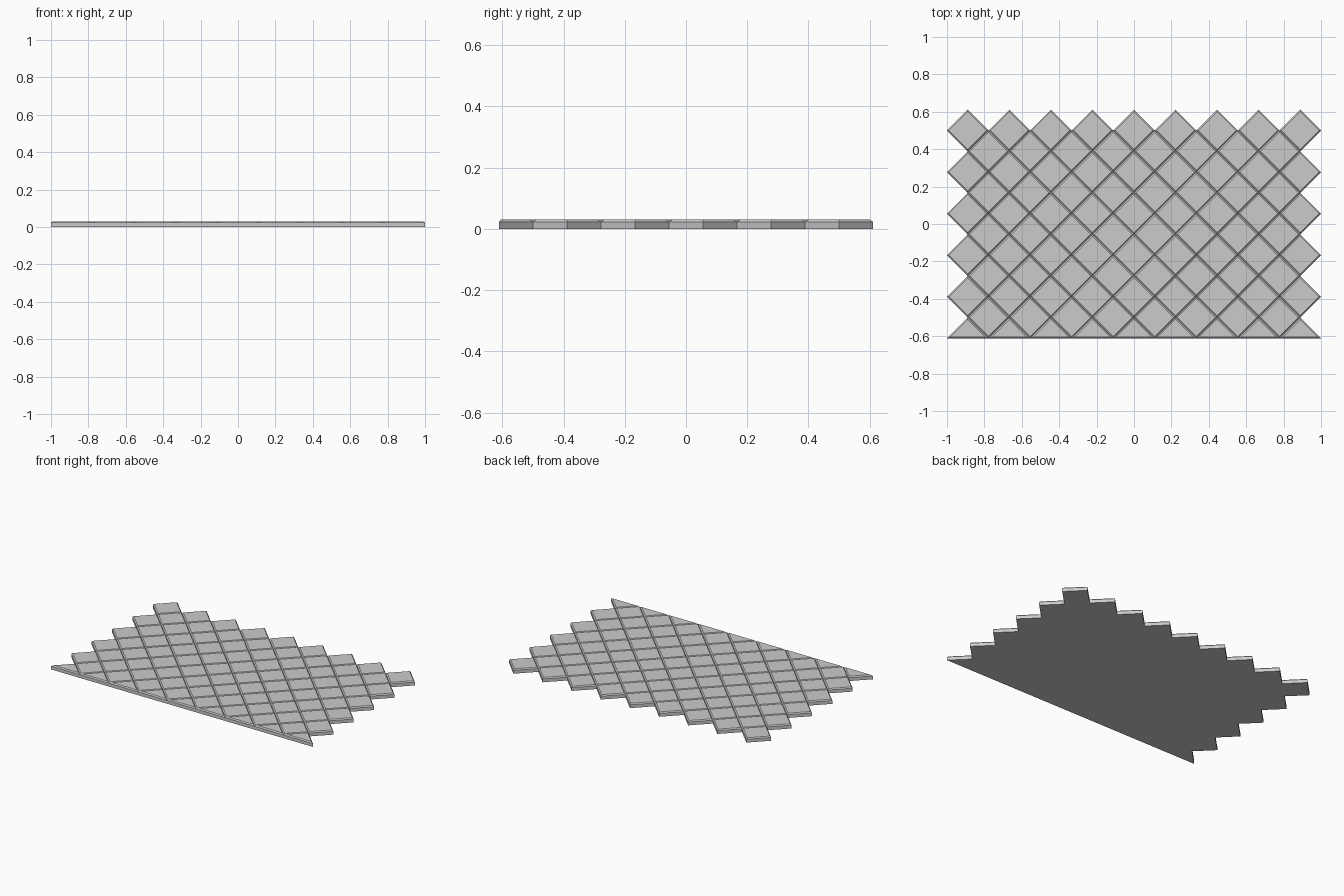
import bpy, bmesh, math

if "Cube" in bpy.data.objects:
    bpy.data.objects.remove(bpy.data.objects["Cube"])

H = 1 / 9            # half diagonal of one tile
Z_RIM, Z_TOP = 0.023, 0.03
CHAMFER = 0.007
Y_TOP = 5.5 * H      # half depth of the whole panel

bm = bmesh.new()


def add_tile(outline, centre, inradius):
    """Flat tile with a chamfered top edge; inset by scaling about the incentre."""
    s = 1 - CHAMFER / inradius
    cx, cy = centre
    rim = [bm.verts.new((x, y, Z_RIM)) for x, y in outline]
    top = [bm.verts.new((cx + (x - cx) * s, cy + (y - cy) * s, Z_TOP)) for x, y in outline]
    bm.faces.new(top)
    n = len(outline)
    for i in range(n):
        j = (i + 1) % n
        bm.faces.new((rim[i], rim[j], top[j], top[i]))
    return outline


tiles = []


def diamond(x, y):
    pts = [(x + H, y), (x, y + H), (x - H, y), (x, y - H)]
    tiles.append(add_tile(pts, (x, y), H / math.sqrt(2)))


def half_diamond(x, y):
    r = H * (math.sqrt(2) - 1)
    tiles.append(add_tile([(x + H, y), (x, y + H), (x - H, y)], (x, y + r), r))


# Alternating rows of nine and eight tiles
for row in range(5):
    y = Y_TOP - H - row * 2 * H
    for i in range(9):
        diamond((i - 4) * 2 * H, y)
    for i in range(8):
        diamond((i - 3.5) * 2 * H, y - H)

# Cut tiles along the straight front edge
for i in range(9):
    half_diamond((i - 4) * 2 * H, -Y_TOP)

bmesh.ops.remove_doubles(bm, verts=bm.verts[:], dist=0.0005)

# Outer walls
border = [e for e in bm.edges if e.is_boundary]
walls = bmesh.ops.extrude_edge_only(bm, edges=border)["geom"]
for v in walls:
    if isinstance(v, bmesh.types.BMVert):
        v.co.z = 0

# Flat underside
for outline in tiles:
    bm.faces.new([bm.verts.new((x, y, 0)) for x, y in reversed(outline)])
bmesh.ops.remove_doubles(bm, verts=bm.verts[:], dist=0.0005)
bmesh.ops.recalc_face_normals(bm, faces=bm.faces[:])

mesh = bpy.data.meshes.new("tile_panel")
bm.to_mesh(mesh)
bm.free()
panel = bpy.data.objects.new("tile_panel", mesh)
bpy.context.collection.objects.link(panel)
